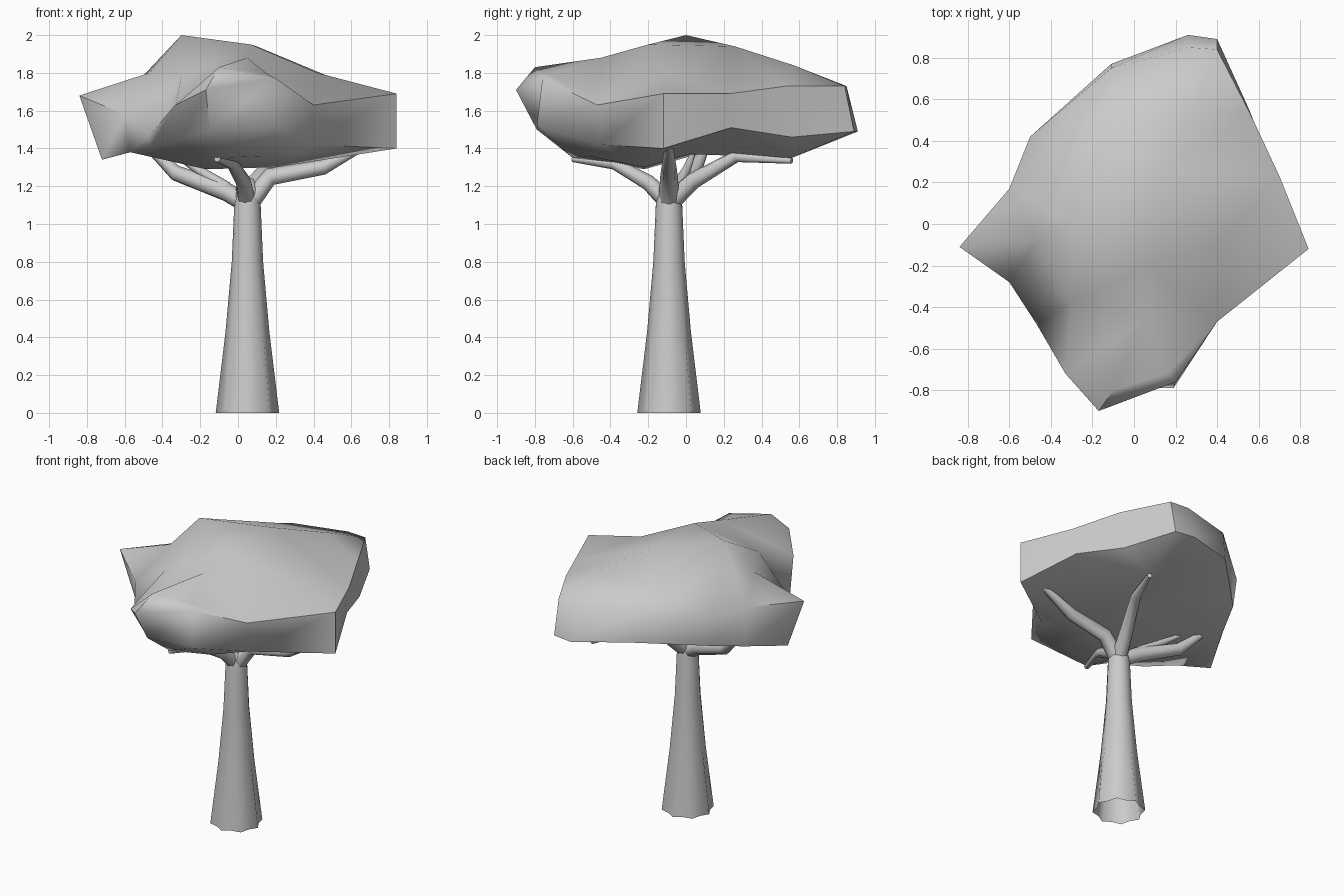
import bpy, bmesh, math
from mathutils import Vector, geometry


def finish(bm, name, angle):
    bmesh.ops.recalc_face_normals(bm, faces=bm.faces)
    me = bpy.data.meshes.new(name)
    bm.to_mesh(me)
    bm.free()
    ob = bpy.data.objects.new(name, me)
    bpy.context.collection.objects.link(ob)
    bpy.ops.object.select_all(action='DESELECT')
    ob.select_set(True)
    bpy.context.view_layer.objects.active = ob
    bpy.ops.object.shade_smooth_by_angle(angle=math.radians(angle))
    return ob


def tube(name, path, sides, cap=True):
    """Sweep a ring along (x, y, z, radius, flare) points."""
    bm = bmesh.new()
    pts = [Vector(p[:3]) for p in path]
    rings = []
    for i, p in enumerate(path):
        t = (pts[min(i + 1, len(pts) - 1)] - pts[max(i - 1, 0)]).normalized()
        side = t.cross(Vector((0, 0, 1)))
        side = side.normalized() if side.length > 0.01 else Vector((1, 0, 0))
        up = side.cross(t)
        flare = p[4] if len(p) > 4 else 0
        ring = []
        for k in range(sides):
            a = 2 * math.pi * k / sides
            r = p[3] * (1 - flare * (k % 2))
            ring.append(bm.verts.new(pts[i] + r * (math.cos(a) * side + math.sin(a) * up)))
        rings.append(ring)
    for a, b in zip(rings, rings[1:]):
        for k in range(sides):
            j = (k + 1) % sides
            bm.faces.new((a[k], a[j], b[j], b[k]))
    if cap:
        bm.faces.new(rings[-1])
    return finish(bm, name, 60)


# Trunk, flared and fluted toward the open base
X, Y = 0.05, -0.09
tube("trunk", [(X, Y, 0, 0.168, 0.14), (X, Y, 0.43, 0.116, 0.07), (X, Y, 0.8, 0.083, 0.02),
               (X, Y, 1.1, 0.07, 0), (X, Y, 1.19, 0.06, 0), (X, Y, 1.24, 0.03, 0)], 16)

# Branches reaching into the crown
branches = {
    "left_branch": [(0.06, -0.09, 1.1, 0.05), (-0.06, -0.05, 1.17, 0.05),
                    (-0.33, 0.04, 1.27, 0.042), (-0.49, 0.11, 1.42, 0.02)],
    "left_twig": [(-0.06, -0.05, 1.19, 0.035), (-0.2, 0.0, 1.28, 0.025), (-0.35, 0.04, 1.38, 0.013)],
    "right_branch": [(0.05, -0.09, 1.1, 0.055), (0.17, -0.09, 1.25, 0.047),
                     (0.45, -0.09, 1.3, 0.04), (0.7, -0.09, 1.43, 0.018)],
    "back_branch": [(0.05, -0.1, 1.1, 0.055), (0.10, 0.04, 1.23, 0.045),
                    (0.21, 0.27, 1.36, 0.033), (0.34, 0.56, 1.335, 0.016)],
    "front_branch": [(0.05, -0.08, 1.1, 0.05), (0.03, -0.2, 1.22, 0.042),
                     (-0.03, -0.38, 1.32, 0.032), (-0.11, -0.6, 1.345, 0.017)],
}
for name, path in branches.items():
    tube(name, path, 8)

# Crown: rim points (upper x, y, z, lower x, y, z)
rim = [
    (-0.84, -0.11, 1.68, -0.72, -0.10, 1.34), (-0.60, 0.17, 1.68, -0.58, 0.17, 1.40),
    (-0.50, 0.42, 1.68, -0.47, 0.42, 1.47), (-0.11, 0.75, 1.73, -0.11, 0.77, 1.53),
    (0.26, 0.85, 1.73, 0.26, 0.91, 1.49), (0.40, 0.84, 1.73, 0.40, 0.89, 1.49),
    (0.56, 0.53, 1.73, 0.55, 0.56, 1.46), (0.70, 0.23, 1.69, 0.68, 0.24, 1.51),
    (0.84, -0.12, 1.69, 0.84, -0.12, 1.40), (0.40, -0.47, 1.63, 0.39, -0.45, 1.42),
    (0.20, -0.76, 1.77, 0.19, -0.79, 1.52), (-0.17, -0.90, 1.71, -0.15, -0.79, 1.50),
    (-0.33, -0.72, 1.63, -0.30, -0.62, 1.45), (-0.47, -0.48, 1.47, -0.46, -0.45, 1.41),
    (-0.60, -0.28, 1.58, -0.57, -0.27, 1.38),
]
top = [(-0.30, 0.0, 2.0), (0.07, -0.20, 1.95), (0.10, 0.26, 1.94), (0.42, -0.10, 1.80),
       (-0.10, 0.55, 1.81), (-0.10, -0.80, 1.83), (0.05, -0.45, 1.88), (-0.47, -0.08, 1.80),
       (-0.30, -0.38, 1.78), (0.30, 0.57, 1.84), (0.16, -0.72, 1.79)]
under = [(-0.17, -0.22, 1.29), (0.20, -0.22, 1.30), (0.05, 0.02, 1.37),
         (0.36, 0.56, 1.35), (-0.05, 0.35, 1.40), (-0.11, -0.60, 1.35), (0.15, -0.52, 1.36)]

bm = bmesh.new()
upper = [bm.verts.new(p[:3]) for p in rim]
lower = [bm.verts.new(p[3:]) for p in rim]
n = len(rim)
for k in range(n):
    j = (k + 1) % n
    bm.faces.new((upper[k], upper[j], lower[j]))
    bm.faces.new((upper[k], lower[j], lower[k]))
for edge, inner in ((upper, top), (lower, under)):
    verts = edge + [bm.verts.new(p) for p in inner]
    flat = [v.co.to_2d() for v in verts]
    res = geometry.delaunay_2d_cdt(flat, [(k, (k + 1) % n) for k in range(n)],
                                   [list(range(n))], 1, 1e-5)
    for f in res[2]:
        bm.faces.new([verts[res[3][i][0]] for i in f])
finish(bm, "crown", 60)
